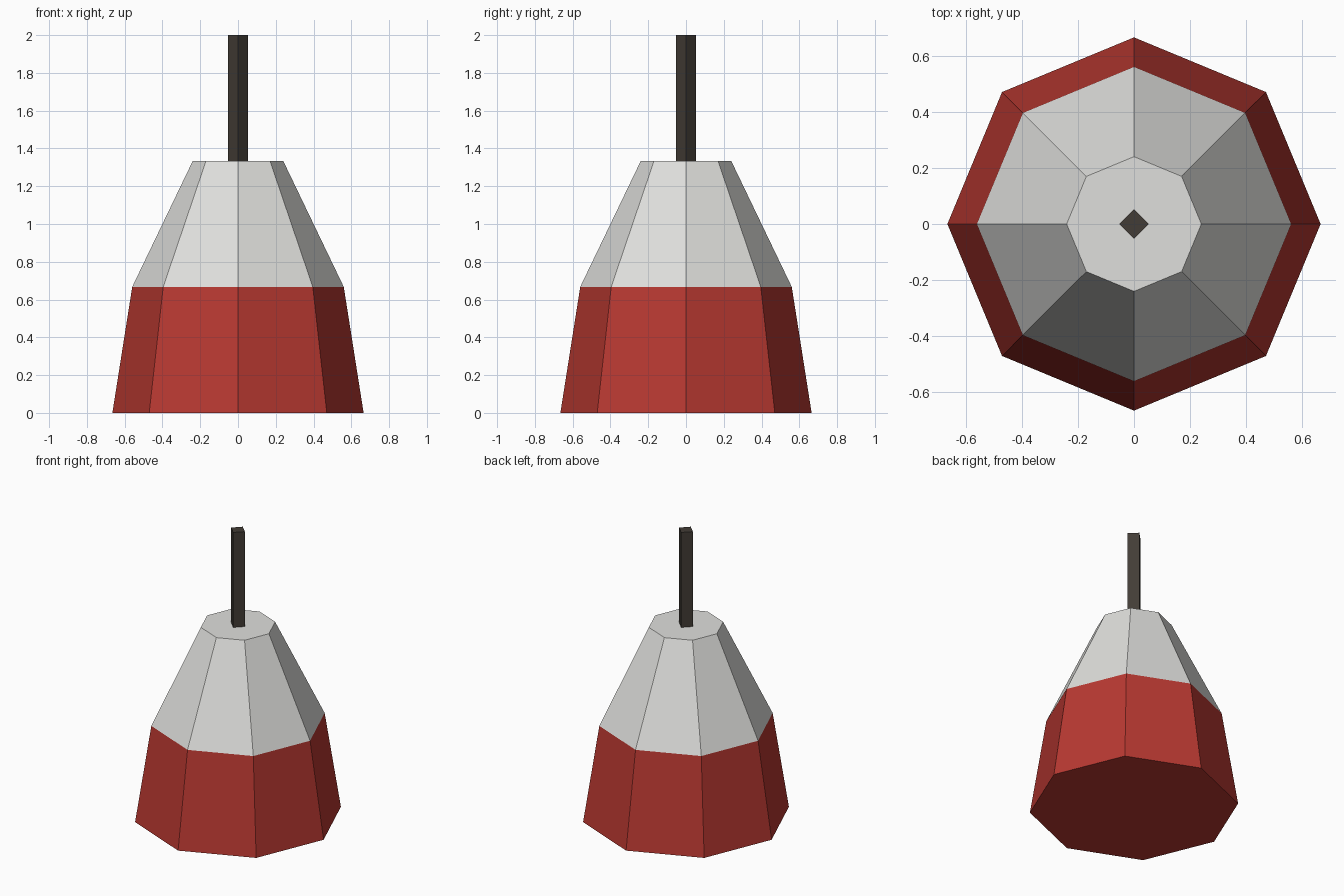
import bpy, bmesh, math

if "Cube" in bpy.data.objects:
    bpy.data.objects.remove(bpy.data.objects["Cube"])


def material(name, rgb):
    m = bpy.data.materials.new(name)
    m.diffuse_color = (*rgb, 1)
    m.use_nodes = True
    m.node_tree.nodes["Principled BSDF"].inputs["Base Color"].default_value = m.diffuse_color
    return m


def lathe(name, sides, rings, mats, pick):
    """Closed, flat-shaded solid from (radius, z) rings; corners lie on the axes."""
    bm = bmesh.new()
    loops = []
    for r, z in rings:
        loops.append([bm.verts.new((r * math.cos(math.tau * i / sides),
                                    r * math.sin(math.tau * i / sides), z))
                      for i in range(sides)])
    for low, high in zip(loops, loops[1:]):
        for i in range(sides):
            j = (i + 1) % sides
            bm.faces.new((low[i], low[j], high[j], high[i]))
    bm.faces.new(loops[0][::-1])
    bm.faces.new(loops[-1])
    for f in bm.faces:
        f.material_index = pick(f.calc_center_median().z)
    bmesh.ops.recalc_face_normals(bm, faces=bm.faces[:])
    mesh = bpy.data.meshes.new(name)
    bm.to_mesh(mesh)
    bm.free()
    for m in mats:
        mesh.materials.append(m)
    obj = bpy.data.objects.new(name, mesh)
    bpy.context.collection.objects.link(obj)
    return obj


red = material("red", (0.48, 0.04, 0.031))
white = material("off_white", (0.74, 0.74, 0.72))
dark = material("dark_brown_grey", (0.055, 0.046, 0.037))

# Tapered eight-sided float: red lower half, white upper half
lathe("float_body", 8, [(0.665, 0), (0.56, 0.667), (0.24, 1.333)],
      [red, white], lambda z: 1 if z > 0.667 else 0)

# Square rod on top
lathe("rod", 4, [(0.053, 1.333), (0.053, 2.0)], [dark], lambda z: 0)
